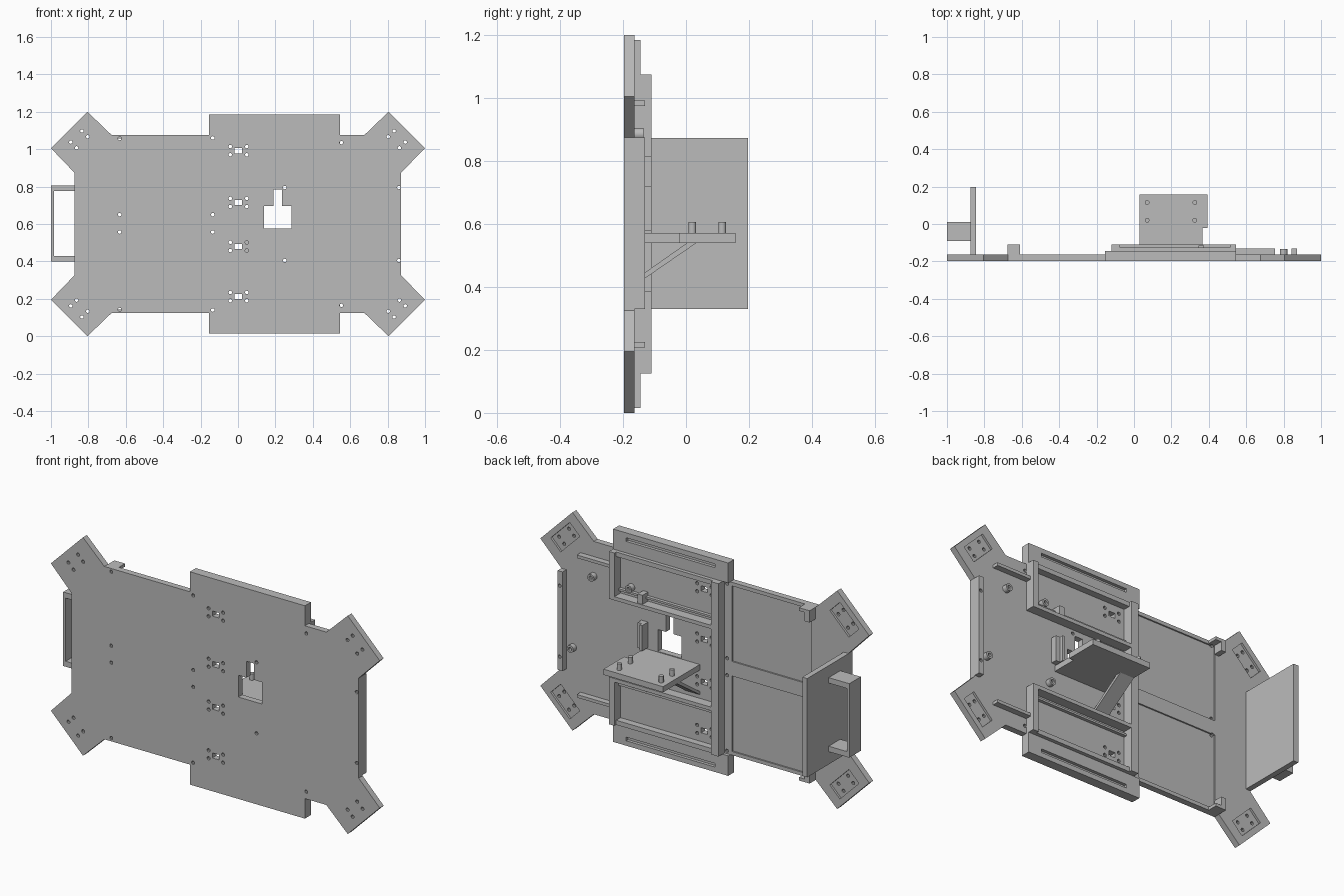
import bpy, bmesh, math
from mathutils import Matrix, Vector

cube = bpy.data.objects.get("Cube")
if cube:
    bpy.data.objects.remove(cube)

grey = bpy.data.materials.new("plain_grey")
grey.use_nodes = True
COLOUR = (0.5, 0.5, 0.5, 1)
grey.diffuse_color = COLOUR
grey.node_tree.nodes["Principled BSDF"].inputs["Base Color"].default_value = COLOUR

FRONT, BACK, MID = -0.197, -0.163, 0.6   # plate faces, mirror height


def finish(name, bm):
    bmesh.ops.recalc_face_normals(bm, faces=bm.faces)
    me = bpy.data.meshes.new(name)
    bm.to_mesh(me)
    bm.free()
    me.materials.append(grey)
    ob = bpy.data.objects.new(name, me)
    bpy.context.collection.objects.link(ob)
    return ob


def add_box(bm, x, y, z):
    m = Matrix.Translation(((x[0] + x[1]) / 2, (y[0] + y[1]) / 2, (z[0] + z[1]) / 2))
    size = Matrix.Diagonal((x[1] - x[0], y[1] - y[0], z[1] - z[0], 1))
    bmesh.ops.create_cube(bm, size=1, matrix=m @ size)


def add_prism(bm, points, y0, y1):
    face = bm.faces.new([bm.verts.new((x, y0, z)) for x, z in points])
    new = bmesh.ops.extrude_face_region(bm, geom=[face])["geom"]
    bmesh.ops.translate(bm, vec=(0, y1 - y0, 0), verts=[v for v in new if isinstance(v, bmesh.types.BMVert)])


def add_pin(bm, centre, r, length, axis="Y", sides=12):
    rot = Matrix.Rotation(math.pi / 2, 4, "X") if axis == "Y" else Matrix()
    bmesh.ops.create_cone(bm, cap_ends=True, segments=sides, radius1=r, radius2=r,
                          depth=length, matrix=Matrix.Translation(centre) @ rot)


def flip(z):
    return (2 * MID - z[1], 2 * MID - z[0])


def boxes(name, specs, mirror=False):
    bm = bmesh.new()
    for x, y, z in specs:
        add_box(bm, x, y, z)
    obs = [finish(name, bm)]
    if mirror:
        obs[0].name = "upper_" + name
        obs += boxes("lower_" + name, [(x, y, flip(z)) for x, y, z in specs])
    return obs


def cut(targets, cutter):
    cutter.hide_render = True
    cutter.hide_set(True)
    for ob in targets:
        mod = ob.modifiers.new("cut", "BOOLEAN")
        mod.operation, mod.solver, mod.object = "DIFFERENCE", "EXACT", cutter
        bpy.context.view_layer.objects.active = ob
        bpy.ops.object.modifier_apply(modifier="cut")
    bpy.data.objects.remove(cutter)


# Base plate with corner ears and top and bottom tabs
upper = [(-.875, .875), (-1, 1.005), (-.805, 1.2), (-.675, 1.075), (-.155, 1.075), (-.155, 1.185),
         (.545, 1.185), (.545, 1.075), (.675, 1.075), (.805, 1.2), (1, 1.005), (.872, .875)]
bm = bmesh.new()
add_prism(bm, upper + [(x, 2 * MID - z) for x, z in reversed(upper)], FRONT, BACK)
plate = finish("base_plate", bm)

# Shallow recesses: ear pockets and two wide bays
bm = bmesh.new()
ear_holes = []
for sx in (-1, 1):
    for sz in (-1, 1):
        centre = Vector((.849 * sx, MID + .452 * sz))
        along = Vector((sx, -sz)).normalized()
        out = Vector((sx, sz)).normalized()
        corners = [(1, 1), (-1, 1), (-1, -1), (1, -1)]
        add_prism(bm, [centre + along * .082 * a + out * .043 * b for a, b in corners], BACK - .012, 0)
        ear_holes += [centre + along * .042 * a + out * .022 * b for a, b in corners]
for z in ((.64, 1.055), flip((.64, 1.055))):
    add_box(bm, (-.65, -.165), (BACK - .008, 0), z)
cut([plate], finish("recess_cutter", bm))

# Guide frames and rails on the back
frames = boxes("guide_frame", [
    ((.512, .545), (BACK, -.11), (.815, 1.075)),
    ((-.075, .512), (BACK, -.11), (.815, .835)),
    ((-.075, .512), (BACK, -.145), (.855, .866)),
    ((-.075, .512), (BACK, -.125), (1.05, 1.075)),
], mirror=True)
spine = boxes("spine_bar", [((-.12, -.075), (BACK, -.11), (.125, 1.075))])
rail = boxes("side_rail", [((.842, .872), (BACK, -.13), (.33, .875))])
boxes("guide_strip", [((.545, .755), (BACK, -.13), (.975, .992))], mirror=True)
boxes("corner_post", [
    ((-.675, -.645), (BACK, -.11), (1.01, 1.075)),
    ((-.645, -.61), (BACK, -.11), (1.058, 1.075)),
], mirror=True)
boxes("hole_bracket", [
    ((.345, .36), (BACK, -.11), (.58, .72)),
    ((.36, .385), (BACK, -.13), (.58, .72)),
])
boxes("stop_block", [((.345, .375), (BACK, -.115), (.835, .885))])

# Raised tabs with a long slot
tabs = boxes("raised_tab", [((-.155, .545), (BACK, -.145), (1.075, 1.185))], mirror=True)
bm = bmesh.new()
for z in ((1.138, 1.158), flip((1.138, 1.158))):
    add_box(bm, (-.075, .465), (BACK + .001, 0), z)
cut(tabs, finish("slot_cutter", bm))

# Through holes
bm = bmesh.new()
add_prism(bm, [(.14, .575), (.285, .575), (.285, .695), (.236, .695), (.236, .785),
               (.19, .785), (.19, .695), (.14, .695)], -.3, -.14)
small = list(ear_holes)
for z in (.992, .715, .48, .212):
    add_box(bm, (-.018, .022), (-.3, -.14), (z - .014, z + .014))
    small += [(.003 + a * .044, z + b * .022) for a in (-1, 1) for b in (-1, 1)]
for x, z in ((.86, .795), (.25, .795), (-.633, 1.057), (-.135, 1.06), (.553, 1.035)):
    small += [(x, z), (x, 2 * MID - z)]
for x in (-.633, -.135):
    small += [(x, .65), (x, .557)]
for x, z in small:
    add_pin(bm, (x, -.2, z), .0095, .2, sides=10)
cut([plate] + rail, finish("hole_cutter", bm))

# Bosses with sunken centres
bm = bmesh.new()
spots = ((.675, .885), (.445, .885), (.8, .46), (.4, .46))
for x, z in spots:
    add_pin(bm, (x, -.149, z), .02, .028, sides=20)
bosses = finish("bosses", bm)
bm = bmesh.new()
for x, z in spots:
    add_pin(bm, (x, -.135, z), .01, .03)
cut([bosses], finish("boss_cutter", bm))

# Shelf with four pins and a sloping brace
bm = bmesh.new()
shelf_outline = [(.03, BACK), (.365, BACK), (.365, -.022), (.392, -.022), (.392, .157), (.03, .157)]
add_prism(bm, shelf_outline, 0, .031)
bmesh.ops.transform(bm, matrix=Matrix(((1, 0, 0, 0), (0, 0, 1, 0), (0, 1, 0, .54), (0, 0, 0, 1))), verts=bm.verts)
finish("shelf", bm)
bm = bmesh.new()
for x in (.07, .325):
    for y in (.02, .115):
        add_pin(bm, (x, y, .585), .0125, .042, axis="Z", sides=20)
pins = finish("shelf_pins", bm)
bm = bmesh.new()
add_prism(bm, [(BACK, .405), (BACK, .423), (.005, .541), (.035, .541)], .03, .115)
bmesh.ops.transform(bm, matrix=Matrix(((0, 1, 0, 0), (1, 0, 0, 0), (0, 0, 1, 0), (0, 0, 0, 1))), verts=bm.verts)
finish("shelf_brace", bm)

# End panel and pull handle
boxes("end_panel", [((-.875, -.845), (BACK, .197), (.33, .873))])
boxes("pull_handle", [
    ((-1, -.985), (-.09, .01), (.4, .807)),
    ((-.985, -.875), (-.09, .01), (.777, .807)),
    ((-.985, -.875), (-.09, .01), (.4, .43)),
])

# Round parts shaded smooth with sharp rims
for ob in (bosses, pins):
    bpy.ops.object.select_all(action="DESELECT")
    ob.select_set(True)
    bpy.context.view_layer.objects.active = ob
    bpy.ops.object.shade_smooth_by_angle()
